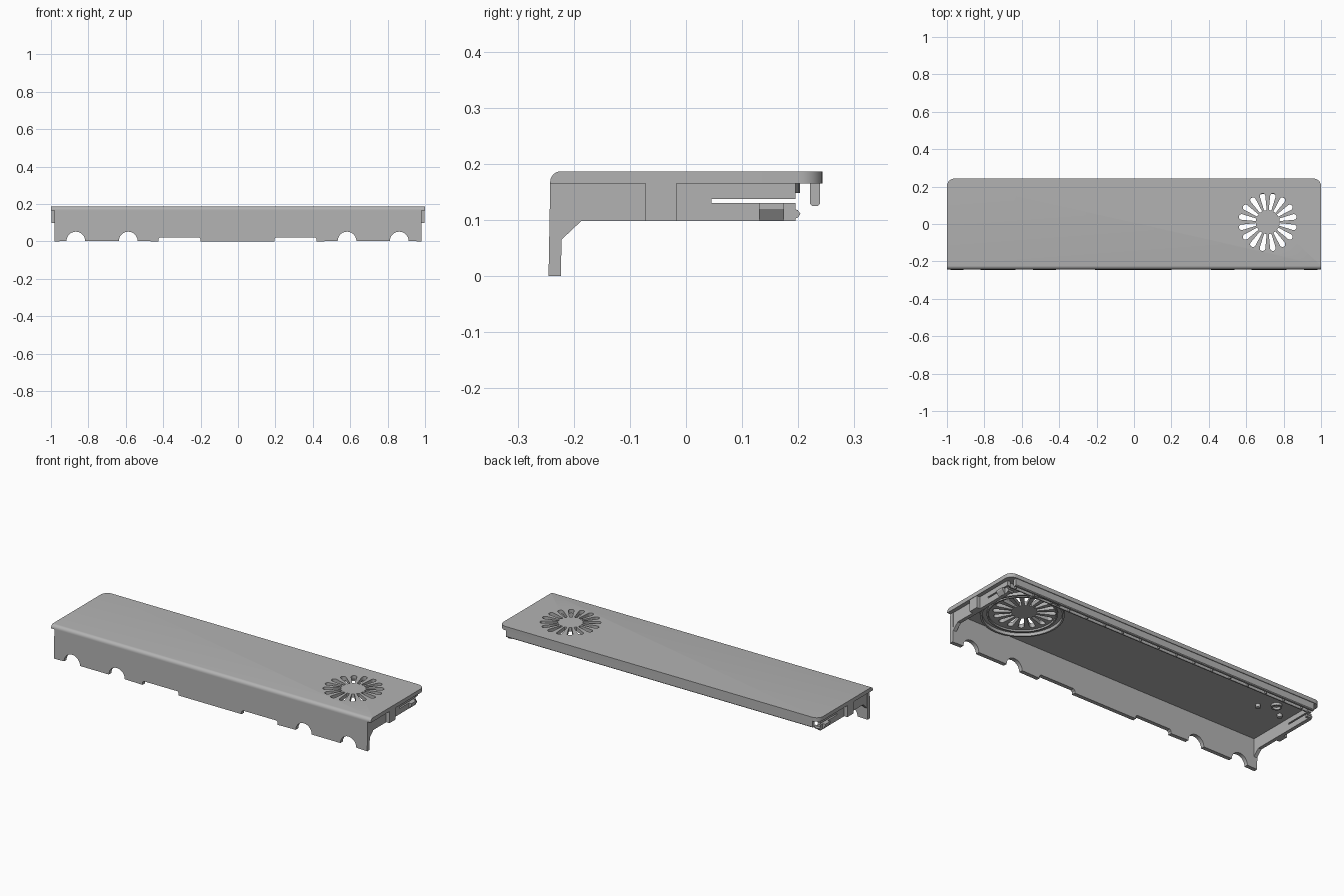
import bpy, bmesh
from math import sin, cos, pi, radians
from mathutils import Vector

if "Cube" in bpy.data.objects:
    bpy.data.objects.remove(bpy.data.objects["Cube"], do_unlink=True)

grey = bpy.data.materials.new("matte grey")
grey.use_nodes = True
COLOUR = (0.45, 0.45, 0.45, 1)
grey.diffuse_color = COLOUR
grey.node_tree.nodes["Principled BSDF"].inputs["Base Color"].default_value = COLOUR


def finish(name, bm):
    bmesh.ops.recalc_face_normals(bm, faces=bm.faces)
    mesh = bpy.data.meshes.new(name)
    bm.to_mesh(mesh)
    bm.free()
    mesh.materials.append(grey)
    ob = bpy.data.objects.new(name, mesh)
    bpy.context.collection.objects.link(ob)
    return ob


def prism(bm, points, axis, lo, hi):
    """Extrude a 2D outline along an axis from lo to hi."""
    def place(p, d):
        return {"x": (d, *p), "y": (p[0], d, p[1]), "z": (*p, d)}[axis]
    a = [bm.verts.new(place(p, lo)) for p in points]
    b = [bm.verts.new(place(p, hi)) for p in points]
    bm.faces.new(a)
    bm.faces.new(b[::-1])
    for i in range(len(a)):
        j = (i + 1) % len(a)
        bm.faces.new((a[i], a[j], b[j], b[i]))


def box(bm, x0, x1, y0, y1, z0, z1):
    prism(bm, [(x0, y0), (x1, y0), (x1, y1), (x0, y1)], "z", z0, z1)


def arc(cx, cy, r, start, end, n):
    angles = [radians(start + (end - start) * i / n) for i in range(n + 1)]
    return [(cx + r * cos(t), cy + r * sin(t)) for t in angles]


def ring(bm, cx, cy, r_in, r_out, z0, z1, n):
    """Round collar with a square section."""
    loops = []
    for r, z in ((r_out, z0), (r_out, z1), (r_in, z1), (r_in, z0)):
        loops.append([bm.verts.new((x, y, z)) for x, y in arc(cx, cy, r, 0, 360, n)[:-1]])
    for k in range(4):
        a, b = loops[k], loops[(k + 1) % 4]
        for i in range(n):
            j = (i + 1) % n
            bm.faces.new((a[i], a[j], b[j], b[i]))


FAN_X, FAN_Y = 0.715, 0.01
UNDER, TOP = 0.165, 0.187

# Top plate: rounded back corners and a rolled front edge
bm = bmesh.new()
outline = [(-1, -0.242), (1, -0.242)]
outline += arc(0.96, 0.203, 0.04, 0, 90, 8) + arc(-0.96, 0.203, 0.04, 90, 180, 8)
prism(bm, outline, "z", UNDER, TOP)
front = [e for e in bm.edges
         if all(v.co.y < -0.24 and v.co.z > TOP - 0.001 for v in e.verts)]
bmesh.ops.bevel(bm, geom=front, offset=0.019, segments=6, profile=0.5, affect="EDGES")
plate = finish("top_plate", bm)

# Radial vent slots, wider towards the rim
bm = bmesh.new()
for k in range(16):
    t = 2 * pi * (k + 0.5) / 16
    slot = [(0.064, 0.007), (0.064, -0.007)] + arc(0.142, 0, 0.015, -90, 90, 8)
    turned = [(FAN_X + u * cos(t) - v * sin(t), FAN_Y + u * sin(t) + v * cos(t))
              for u, v in slot]
    prism(bm, turned, "z", UNDER - 0.05, TOP + 0.05)
cutter = finish("vent_cutter", bm)
cutter.hide_render = True
cutter.hide_set(True)
cut = plate.modifiers.new("vents", "BOOLEAN")
cut.operation = "DIFFERENCE"
cut.solver = "EXACT"
cut.object = cutter

# Collars around the vent, on the underside
bm = bmesh.new()
ring(bm, FAN_X, FAN_Y - 0.015, 0.198, 0.208, 0.148, 0.167, 48)
ring(bm, FAN_X, FAN_Y - 0.015, 0.168, 0.176, 0.156, 0.167, 48)
finish("vent_collars", bm)

# Front skirt: arched cable openings and shallow cutouts along the bottom
bm = bmesh.new()
edge = [(-0.98, 0)]
for kind, x in (("arch", -0.867), ("arch", -0.587), ("slot", -0.313),
                ("slot", 0.307), ("arch", 0.583), ("arch", 0.862)):
    if kind == "arch":
        edge += arc(x, 0.002, 0.05, 180, 0, 14)
    else:
        edge += [(x - 0.113, 0), (x - 0.113, 0.014), (x - 0.105, 0.022),
                 (x + 0.105, 0.022), (x + 0.113, 0.014), (x + 0.113, 0)]
edge += [(0.98, 0), (0.98, 0.167), (-0.98, 0.167)]
prism(bm, edge, "y", -0.245, -0.223)
for v in bm.verts:
    v.co.y += 0.003 * v.co.z / UNDER
finish("front_skirt", bm)

# Side walls with gusset, long spring slot, locating tab and snap clip
side_profile = [(-0.23, 0.166), (-0.23, 0.065), (-0.222, 0.065), (-0.187, 0.098),
                (0.195, 0.098), (0.195, 0.130), (0.045, 0.130), (0.045, 0.138),
                (0.195, 0.138), (0.195, 0.166)]
for name, s in (("left", 1), ("right", -1)):
    bm = bmesh.new()
    prism(bm, side_profile, "x", s * 0.958, s * 0.978)
    finish(name + "_side_wall", bm)

    bm = bmesh.new()
    box(bm, s * 0.974, s * 0.998, -0.072, -0.017, 0.098, 0.166)
    finish(name + "_locating_tab", bm)

    bm = bmesh.new()
    wedge = [(s * 0.97, 0.130), (s * 0.994, 0.130), (s * 0.994, 0.120),
             (s * 0.979, 0.0985), (s * 0.97, 0.0985)]
    prism(bm, wedge, "y", 0.130, 0.175)
    finish(name + "_snap_clip", bm)

    bm = bmesh.new()
    prism(bm, [(0.19, 0.102), (0.199, 0.104), (0.204, 0.111), (0.199, 0.118), (0.19, 0.12)],
          "x", s * 0.945, s * 0.978)
    finish(name + "_clip_nub", bm)

# Back hook wall with a chamfered lower edge
bm = bmesh.new()
prism(bm, [(0.221, 0.166), (0.221, 0.129), (0.225, 0.125), (0.235, 0.125),
           (0.239, 0.129), (0.239, 0.166)], "x", -0.96, 0.96)
finish("back_hook_wall", bm)

# Inner back rail with stiffening ribs
bm = bmesh.new()
box(bm, -0.958, 0.958, 0.178, 0.184, 0.142, 0.166)
for k in range(17):
    x = -0.92 + 1.84 * k / 16
    box(bm, x - 0.003, x + 0.003, 0.182, 0.195, 0.142, 0.166)
finish("inner_back_rail", bm)

# Small underside pegs and a screw boss
bm = bmesh.new()
for x, y in ((-0.756, 0.05), (-0.90, 0.045)):
    prism(bm, arc(x, y, 0.013, 0, 360, 16)[:-1], "z", 0.147, 0.167)
ring(bm, -0.83, 0.105, 0.02, 0.028, 0.152, 0.167, 24)
finish("underside_pegs", bm)

# Smooth the curved faces, keep edges crisp
for ob in bpy.context.collection.objects:
    if ob.type == "MESH" and ob != cutter and grey.name in ob.data.materials:
        bpy.ops.object.select_all(action="DESELECT")
        ob.select_set(True)
        bpy.context.view_layer.objects.active = ob
        bpy.ops.object.shade_smooth_by_angle(angle=radians(30))
